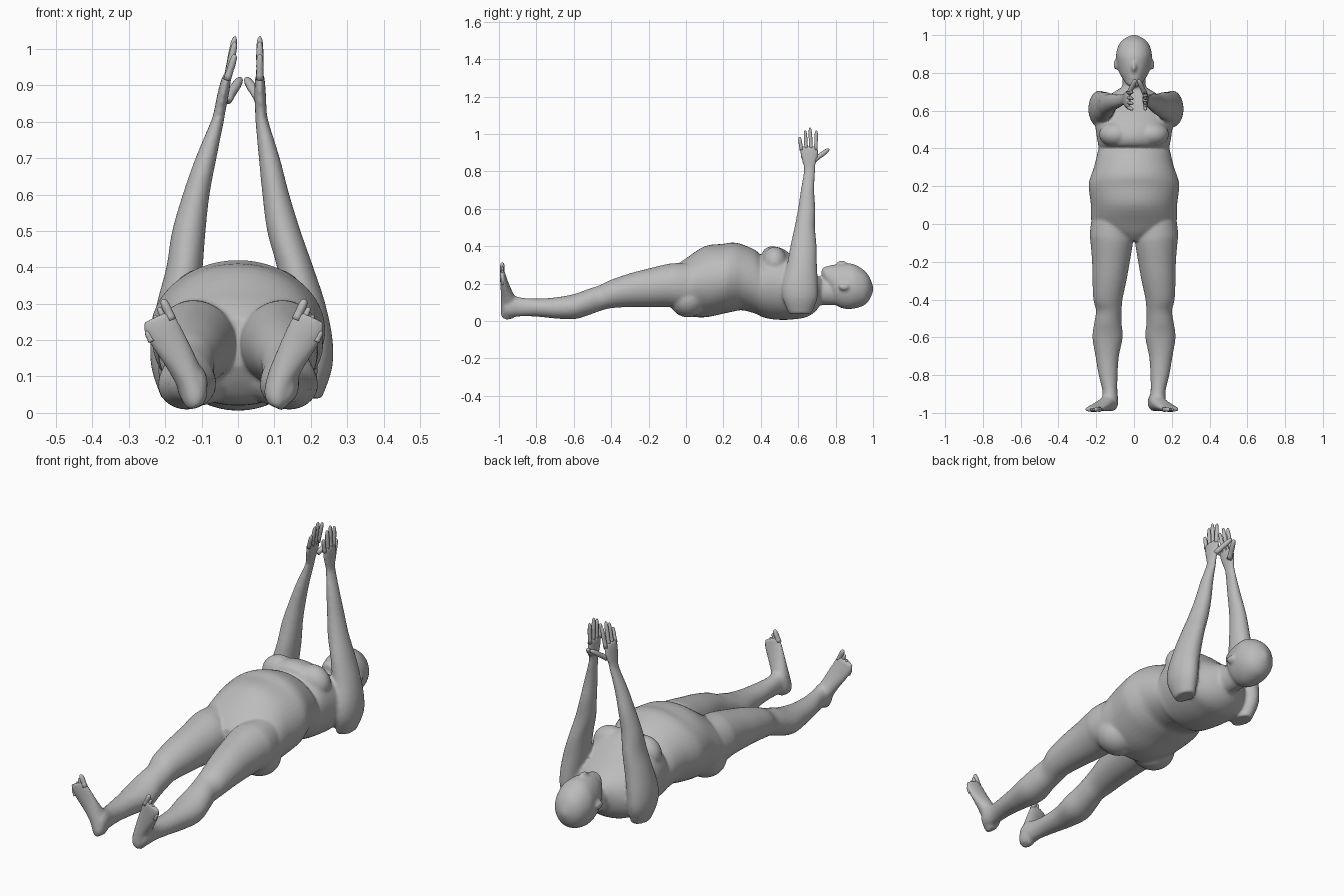
import bpy, bmesh, math
from mathutils import Vector, Matrix

X, Y, Z = Vector((1, 0, 0)), Vector((0, 1, 0)), Vector((0, 0, 1))
skin = bpy.data.materials.new("plain_grey")
skin.diffuse_color = (0.5, 0.5, 0.5, 1)


def spline(rows, steps):
    """Catmull-Rom interpolation through section rows."""
    out = []
    for i in range(len(rows) - 1):
        a, b = rows[max(i - 1, 0)], rows[i]
        c, d = rows[i + 1], rows[min(i + 2, len(rows) - 1)]
        for k in range(steps):
            t = k / steps
            out.append([0.5 * (2 * q + (r - p) * t + (2 * p - 5 * q + 4 * r - s) * t * t
                               + (3 * q - p - 3 * r + s) * t ** 3)
                        for p, q, r, s in zip(a, b, c, d)])
    return out + [list(rows[-1])]


def tube(bm, rows, u, v, sides=32, steps=4):
    """Loft elliptical rings; each row is x, y, z, radius along u, radius along v."""
    rings = []
    for x, y, z, ru, rv in spline(rows, steps):
        ring = []
        for i in range(sides):
            a = 2 * math.pi * i / sides
            ring.append(bm.verts.new(Vector((x, y, z)) + u * ru * math.cos(a) + v * rv * math.sin(a)))
        rings.append(ring)
    for r, q in zip(rings, rings[1:]):
        for i in range(sides):
            j = (i + 1) % sides
            bm.faces.new((r[i], r[j], q[j], q[i]))
    bm.faces.new(rings[0])
    bm.faces.new(rings[-1])


def ball(bm, pos, size):
    m = Matrix.Translation(pos) @ Matrix.Diagonal((*size, 1))
    bmesh.ops.create_uvsphere(bm, u_segments=24, v_segments=16, radius=1, matrix=m)


def digit(bm, a, b, r):
    """Tapered finger or toe with a rounded tip."""
    a, b = Vector(a), Vector(b)
    d = (b - a).normalized()
    u = d.cross(Y if abs(d.y) < 0.8 else X).normalized()
    prof = ((0, 1), (0.4, 0.9), (0.55, 0.95), (0.85, 0.8), (0.96, 0.5), (1, 0.1))
    tube(bm, [(*a.lerp(b, t), r * k, r * k) for t, k in prof], u, d.cross(u), 10, 2)


def finish(bm, name):
    bmesh.ops.recalc_face_normals(bm, faces=bm.faces)
    for f in bm.faces:
        f.smooth = True
    me = bpy.data.meshes.new(name)
    bm.to_mesh(me)
    bm.free()
    me.materials.append(skin)
    ob = bpy.data.objects.new(name, me)
    bpy.context.collection.objects.link(ob)
    return ob


body, digits = bmesh.new(), bmesh.new()

# torso: y, bottom, top, half width
torso = [(-.09, .13, .26, .05), (-.05, .07, .30, .16), (0, .03, .335, .222), (.1, .02, .40, .228),
         (.2, .04, .413, .24), (.25, .05, .42, .23), (.3, .058, .41, .212), (.37, .04, .38, .195),
         (.40, .025, .355, .188), (.42, .018, .385, .19), (.46, .01, .40, .197),
         (.52, .006, .385, .205), (.58, .01, .34, .205), (.64, .02, .285, .19),
         (.69, .05, .25, .12), (.72, .09, .235, .07)]
tube(body, [(0, y, (b + t) / 2, w, (t - b) / 2) for y, b, t, w in torso], X, Z, 48)

# neck and head: y, centre height, half width, half height
neck = [(.66, .15, .11, .09), (.70, .155, .075, .075), (.74, .155, .062, .07), (.80, .165, .06, .08)]
head = [(.725, .26, .015, .015), (.74, .25, .04, .04), (.77, .22, .06, .075), (.80, .195, .078, .108),
        (.85, .187, .09, .122), (.90, .185, .095, .118), (.95, .178, .08, .095),
        (.98, .175, .053, .063), (1.0, .172, .012, .015)]
for rows in (neck, head):
    tube(body, [(0, *r) for r in rows], X, Z)
ball(body, (0, .832, .306), (.014, .026, .018))     # nose
ball(body, (0, .777, .29), (.026, .013, .010))      # lips

# leg: y, x, z, half width, half height
leg = [(.06, .12, .18, .10, .13), (-.05, .122, .19, .112, .12), (-.1, .118, .19, .112, .115),
       (-.2, .122, .178, .10, .103), (-.3, .13, .165, .09, .09), (-.4, .138, .145, .077, .076),
       (-.46, .133, .123, .068, .069), (-.52, .138, .102, .072, .07), (-.6, .14, .077, .08, .067),
       (-.7, .142, .07, .062, .056), (-.8, .137, .072, .05, .048), (-.88, .128, .075, .04, .05),
       (-.94, .125, .08, .042, .058), (-.975, .12, .07, .03, .045)]
# foot: z, x, y, half width, half thickness
foot = [(.015, .105, -.955, .02, .025), (.04, .108, -.945, .036, .045), (.09, .122, -.94, .04, .05),
        (.14, .145, -.955, .043, .035), (.19, .172, -.968, .048, .024),
        (.235, .195, -.978, .05, .017), (.265, .207, -.982, .04, .012)]
# arm: z, y, half width, half depth
arm = [(.04, .61, .04, .06), (.12, .61, .055, .092), (.2, .61, .06, .095), (.3, .62, .058, .08),
       (.4, .628, .05, .07), (.5, .635, .046, .055), (.6, .645, .037, .046), (.7, .65, .029, .036),
       (.8, .66, .018, .03), (.83, .66, .016, .032), (.87, .66, .016, .044),
       (.91, .658, .014, .05), (.935, .656, .010, .044)]
arm_x = {1: (.19, .203, .2, .182, .157, .126, .104, .086, .066, .063, .061, .06, .06),
         -1: (.17, .182, .18, .165, .147, .135, .115, .088, .057, .05, .042, .034, .028)}

for s in (1, -1):
    tube(body, [(s * x, y, z, a, b) for y, x, z, a, b in leg], X, Z)
    ball(body, (s * .11, .01, .12), (.11, .10, .10))        # buttock
    ball(body, (s * .095, .475, .312), (.09, .068, .085))   # breast
    ball(body, (s * .095, .845, .183), (.013, .03, .019))   # ear

    # foot turned outward, toes stepping back toward the little one
    k = .97 if s > 0 else 1.08
    across, along = Vector((.91 * s, 0, -.41)), Vector((.41 * s, 0, .91))
    tube(body, [(s * k * x, y, z, a, b) for z, x, y, a, b in foot], across, Y)
    for i in range(5):
        base = Vector((s * k * .2, -.982, .24)) + across * (-.038 + .019 * i) - along * .008 * i
        digit(digits, base, base + along * (.062 - .007 * i), .013 if i == 0 else .009)

    # arm and palm
    tube(body, [(s * x, y, z, a, b) for x, (z, y, a, b) in zip(arm_x[s], arm)], X, Y)
    px, tx = (.06, .06) if s > 0 else (-.03, -.008)
    for yb, yt, zt in ((.617, .607, .985), (.643, .637, 1.02), (.669, .663, 1.035), (.694, .697, 1.02)):
        digit(digits, (px, yb, .915), (tx, yt, zt), .0105)
    thumb = Vector((px, .685, .86))
    digit(digits, thumb, thumb + Vector((-.038 * s, .08, .06)), .014)

# fuse the body volumes into one smooth skin
ob = finish(body, "body")
m = ob.modifiers.new("fuse", 'REMESH')
m.mode, m.voxel_size, m.use_smooth_shade = 'VOXEL', .008, True
m = ob.modifiers.new("soften", 'SMOOTH')
m.factor, m.iterations = .5, 4
finish(digits, "fingers_and_toes")
